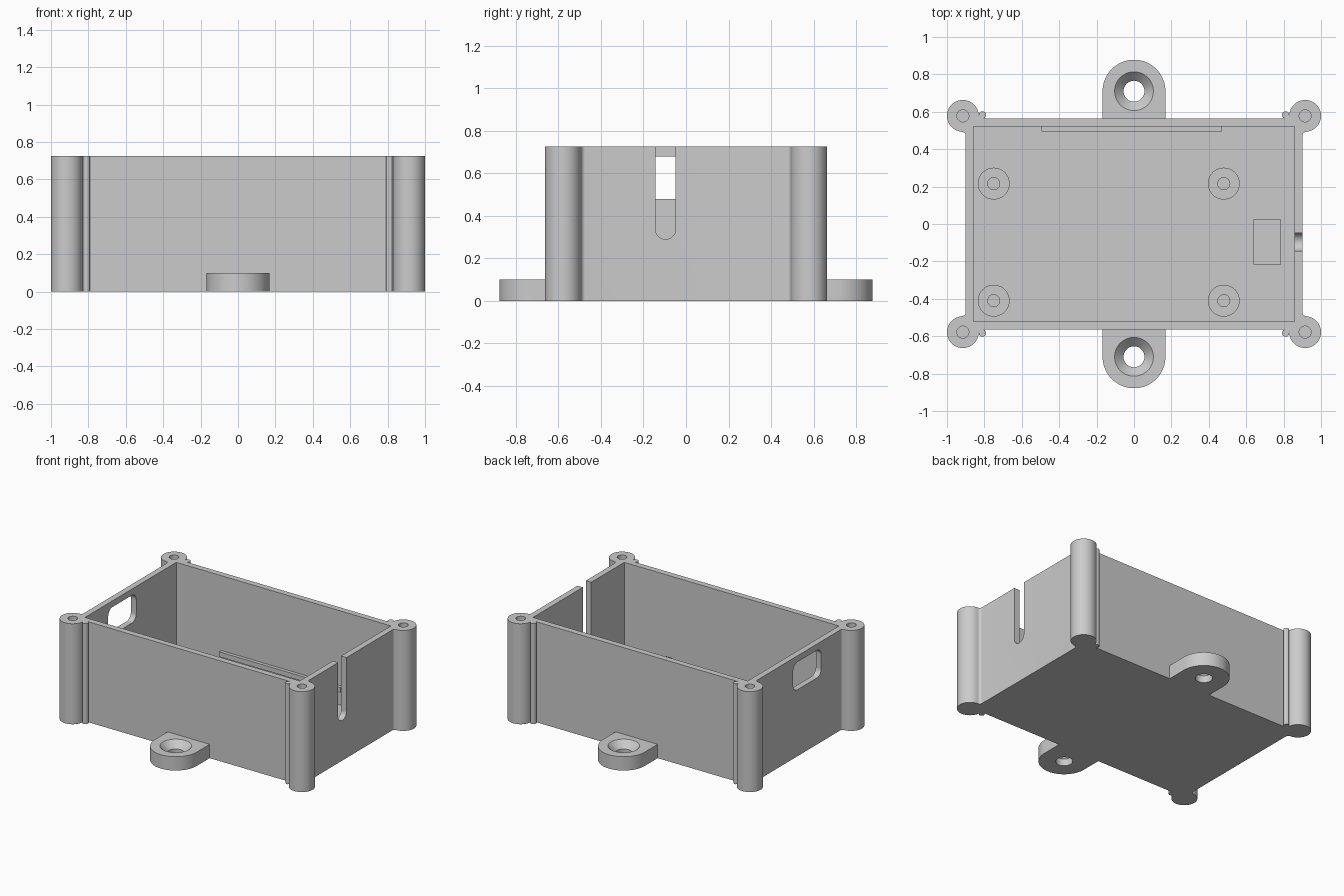
import bpy, bmesh
from math import pi, cos, sin, atan2, radians
from mathutils import Vector

cube = bpy.data.objects.get("Cube")
if cube:
    bpy.data.objects.remove(cube, do_unlink=True)

grey = bpy.data.materials.new("light_grey_plastic")
grey.use_nodes = True
colour = (0.6, 0.6, 0.6, 1)
grey.diffuse_color = colour
grey.node_tree.nodes["Principled BSDF"].inputs["Base Color"].default_value = colour

HEIGHT, FLOOR, TAB = 0.725, 0.045, 0.1
WALL_X, WALL_Y = 0.9, 0.563
IN_X, IN_Y = 0.857, 0.52
POST_X, POST_Y, POST_R, FILLET = 0.915, 0.578, 0.085, 0.02
PORT_Y = -0.096


def arc(cx, cy, r, start, end, n=12):
    steps = [start + (end - start) * i / n for i in range(n + 1)]
    return [(cx + r * cos(a), cy + r * sin(a)) for a in steps]


def finish(name, bm):
    bmesh.ops.recalc_face_normals(bm, faces=bm.faces)
    mesh = bpy.data.meshes.new(name)
    bm.to_mesh(mesh)
    bm.free()
    mesh.materials.append(grey)
    ob = bpy.data.objects.new(name, mesh)
    bpy.context.collection.objects.link(ob)
    return ob


def prism(name, outline, lo, hi, along_x=False):
    """Extrude an outline along z, or a (y, z) outline along x."""
    bm = bmesh.new()
    place = (lambda a, b: (lo, a, b)) if along_x else (lambda a, b: (a, b, lo))
    face = bm.faces.new([bm.verts.new(place(a, b)) for a, b in outline])
    moved = bmesh.ops.extrude_face_region(bm, geom=[face])["geom"]
    shift = Vector((hi - lo, 0, 0) if along_x else (0, 0, hi - lo))
    bmesh.ops.translate(bm, vec=shift,
                        verts=[v for v in moved if isinstance(v, bmesh.types.BMVert)])
    return finish(name, bm)


def box(name, x0, x1, y0, y1, z0, z1):
    return prism(name, [(x0, y0), (x1, y0), (x1, y1), (x0, y1)], z0, z1)


def cone(name, x, y, z0, z1, r0, r1=None, n=48):
    bm = bmesh.new()
    bmesh.ops.create_cone(bm, cap_ends=True, segments=n, radius1=r0,
                          radius2=r0 if r1 is None else r1, depth=z1 - z0)
    bmesh.ops.translate(bm, verts=bm.verts, vec=(x, y, (z0 + z1) / 2))
    return finish(name, bm)


def cut(ob, *cutters):
    for c in cutters:
        c.hide_render = True
        mod = ob.modifiers.new("cut", "BOOLEAN")
        mod.operation, mod.solver, mod.object = "DIFFERENCE", "EXACT", c
    bpy.context.view_layer.update()
    graph = bpy.context.evaluated_depsgraph_get()
    mesh = bpy.data.meshes.new_from_object(ob.evaluated_get(graph))
    ob.modifiers.clear()
    ob.data = mesh
    for c in cutters:
        bpy.data.objects.remove(c, do_unlink=True)


# Case outline: one filleted corner post, mirrored to all four corners
f = FILLET
side = (WALL_X + f, POST_Y - POST_R - f)
back = (POST_X - POST_R - f, WALL_Y + f)
a0 = atan2(side[1] - POST_Y, side[0] - POST_X)
a1 = atan2(back[1] - POST_Y, back[0] - POST_X) % (2 * pi)
corner = (arc(*side, f, pi, a0 + pi, 8)
          + arc(POST_X, POST_Y, POST_R, a0, a1, 40)[1:-1]
          + arc(*back, f, a1 + pi, 1.5 * pi + 2 * pi * (a1 > pi / 2), 8))
outline = []
for sx, sy in ((1, 1), (-1, 1), (-1, -1), (1, -1)):
    pts = [(sx * x, sy * y) for x, y in corner]
    outline += pts if sx == sy else pts[::-1]
case = prism("case", outline, 0, HEIGHT)

# Hollow interior, cable slot, rounded window and post screw holes
cut(case, box("cavity", -IN_X, IN_X, -IN_Y, IN_Y, FLOOR, 1))
r = 0.0475
slot = arc(PORT_Y, 0.29 + r, r, pi, 2 * pi, 24) + [(PORT_Y + r, 1), (PORT_Y - r, 1)]
hw, z0, z1, wr = 0.16, 0.48, 0.68, 0.05
window = []
for i, (y, z) in enumerate(((hw - wr, z1 - wr), (wr - hw, z1 - wr),
                            (wr - hw, z0 + wr), (hw - wr, z0 + wr))):
    window += arc(PORT_Y + y, z, wr, i * pi / 2, (i + 1) * pi / 2)
cut(case, prism("slot_cutter", slot, 0.8, 1.1, True),
    prism("window_cutter", window, -1.1, -0.8, True),
    *[cone("post_hole", sx * POST_X, sy * POST_Y, 0.35, 1, 0.032)
      for sx in (-1, 1) for sy in (-1, 1)])
parts = [case]

# Countersunk mounting tabs
for name, s in (("front_mounting_tab", -1), ("back_mounting_tab", 1)):
    cy, w = 0.71, 0.168
    shape = [(w, WALL_Y)] + arc(0, cy, w, 0, pi, 48) + [(-w, WALL_Y)]
    tab = prism(name, [(x, s * y) for x, y in shape], 0, TAB)
    cut(tab, cone("screw_hole", 0, s * cy, -0.1, 0.2, 0.056),
        cone("countersink", 0, s * cy, TAB - 0.05, TAB + 0.01, 0.055, 0.1135))
    parts.append(tab)

# Board standoffs with blind screw holes
for x in (-0.75, 0.48):
    for y in (-0.41, 0.216):
        post = cone("board_standoff", x, y, FLOOR, 0.15, 0.085)
        cut(post, cone("standoff_hole", x, y, FLOOR + 0.01, 0.3, 0.032))
        parts.append(post)

# Cable rest by the slot and ledge along the back wall
parts.append(box("cable_rest", 0.64, 0.785, PORT_Y - 0.12, PORT_Y + 0.12, FLOOR, 0.13))
parts.append(box("back_wall_ledge", -0.495, 0.47, 0.495, IN_Y, 0.15, 0.185))

bpy.ops.object.select_all(action="DESELECT")
for ob in parts:
    ob.select_set(True)
bpy.context.view_layer.objects.active = case
bpy.ops.object.shade_smooth_by_angle(angle=radians(30))
